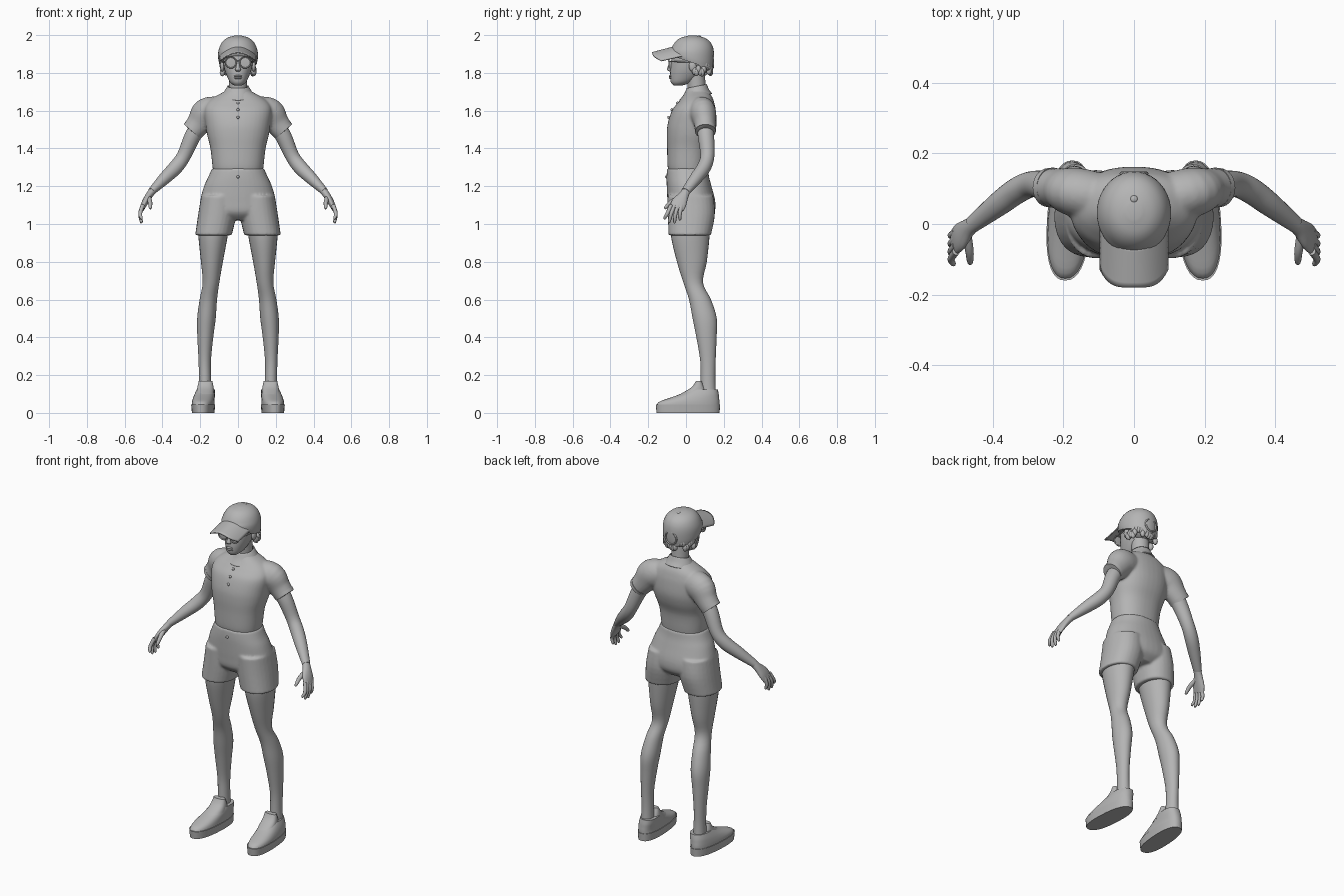
import bpy, bmesh, math, random
from mathutils import Vector, Matrix

random.seed(4)
cube = bpy.data.objects.get("Cube")
if cube:
    bpy.data.objects.remove(cube, do_unlink=True)

clay = bpy.data.materials.new("plain grey")
clay.use_nodes = True
GREY = (.46, .46, .46, 1)
clay.diffuse_color = GREY
clay.node_tree.nodes["Principled BSDF"].inputs["Base Color"].default_value = GREY


def ring(z, half_width, front, back, x=0):
    """Level cross-section given by its half width and front and back y."""
    return (x, (front + back) / 2, z, half_width, (back - front) / 2)


def smooth_path(rings, steps):
    """Catmull-Rom interpolation of ring values."""
    out = []
    for i in range(len(rings) - 1):
        quad = [rings[max(i - 1, 0)], rings[i], rings[i + 1], rings[min(i + 2, len(rings) - 1)]]
        for s in range(steps):
            t = s / steps
            out.append([(2*b + (c - a)*t + (2*a - 5*b + 4*c - d)*t*t + (3*b - a - 3*c + d)*t**3) / 2
                        for a, b, c, d in zip(*quad)])
    return out + [list(rings[-1])]


def tube(bm, rings, side=1, ref=None, steps=4, n=28, power=2):
    """Capped loft; rings are level unless a reference axis is given."""
    pts = smooth_path(rings, steps)
    centres = [Vector((p[0] * side, p[1], p[2])) for p in pts]
    loops = []
    for i, p in enumerate(pts):
        u, v = Vector((1, 0, 0)), Vector((0, 1, 0))
        if ref:
            t = (centres[min(i + 1, len(pts) - 1)] - centres[max(i - 1, 0)]).normalized()
            v = (Vector(ref) - t * t.dot(Vector(ref))).normalized()
            u = v.cross(t)
        loop = []
        for k in range(n):
            a = math.tau * k / n
            c, s = (math.copysign(abs(f) ** (2 / power), f) for f in (math.cos(a), math.sin(a)))
            loop.append(bm.verts.new(centres[i] + u * c * max(p[3], .001) + v * s * max(p[4], .001)))
        loops.append(loop)
    for a, b in zip(loops, loops[1:]):
        for k in range(n):
            bm.faces.new((a[k], a[k - 1], b[k - 1], b[k]))
    bm.faces.new(loops[0])
    bm.faces.new(loops[-1])


def ball(bm, centre, size):
    m = Matrix.Translation(centre) @ Matrix.Diagonal((*size, 1))
    bmesh.ops.create_uvsphere(bm, u_segments=20, v_segments=12, radius=1, matrix=m)


def hoop(bm, centre, radius, thick):
    """Thin ring standing upright and facing the front."""
    n, m = 28, 8
    grid = []
    for i in range(n):
        a = math.tau * i / n
        out = Vector((math.cos(a), 0, math.sin(a)))
        grid.append([bm.verts.new(Vector(centre) + out * (radius + thick * math.cos(math.tau * j / m))
                                  + Vector((0, thick * math.sin(math.tau * j / m), 0))) for j in range(m)])
    for i in range(n):
        for j in range(m):
            bm.faces.new((grid[i - 1][j - 1], grid[i][j - 1], grid[i][j], grid[i - 1][j]))


def finish(name, bm, voxel=0, thickness=0):
    bmesh.ops.recalc_face_normals(bm, faces=bm.faces)
    mesh = bpy.data.meshes.new(name)
    bm.to_mesh(mesh)
    bm.free()
    mesh.materials.append(clay)
    ob = bpy.data.objects.new(name, mesh)
    bpy.context.collection.objects.link(ob)
    bpy.ops.object.select_all(action="DESELECT")
    ob.select_set(True)
    bpy.context.view_layer.objects.active = ob
    bpy.ops.object.shade_smooth_by_angle(angle=math.radians(45))
    if thickness:
        ob.modifiers.new("Thickness", "SOLIDIFY").thickness = thickness
    if voxel:
        mod = ob.modifiers.new("Blend", "REMESH")
        mod.mode, mod.voxel_size, mod.use_smooth_shade = "VOXEL", voxel, True
        mod = ob.modifiers.new("Soften", "SMOOTH")
        mod.factor, mod.iterations = .5, 5
    return ob


ALONG_Y = (0, 1, 0)
SIDES = (("left", 1), ("right", -1))

# Shirt: torso blended with both sleeves
bm = bmesh.new()
tube(bm, [ring(1.27, .13, -.09, .11), ring(1.31, .136, -.098, .115), ring(1.4, .146, -.1, .125),
          ring(1.47, .163, -.102, .15), ring(1.53, .173, -.097, .162), ring(1.6, .18, -.075, .158),
          ring(1.64, .165, -.045, .15), ring(1.67, .13, -.02, .14), ring(1.7, .075, 0, .12),
          ring(1.72, .05, .01, .105)], n=40, power=2.3)
sleeve = [(.1, .075, 1.6, .075, .07), (.165, .09, 1.585, .083, .07),
          (.205, .1, 1.535, .067, .058), (.242, .103, 1.49, .057, .054)]
for _, s in SIDES:
    tube(bm, sleeve, s, ALONG_Y)
finish("shirt", bm, voxel=.007)

# Shorts: hips blended with both legs
bm = bmesh.new()
tube(bm, [ring(1.295, .138, -.1, .116), ring(1.25, .157, -.103, .122), ring(1.2, .18, -.102, .135),
          ring(1.12, .2, -.098, .155), ring(1.06, .19, -.09, .15), ring(1.02, .1, -.05, .11)],
     n=40, power=2.2)
for _, s in SIDES:
    tube(bm, [ring(1.15, .095, -.098, .145, .1), ring(1.05, .101, -.096, .153, .11),
              ring(.94, .097, -.093, .132, .13)], s, power=2.2)
finish("shorts", bm, voxel=.007)

# Collar, open at the top and sloping down to the front
bm = bmesh.new()
tube(bm, [ring(1.675, .088, -.035, .138), ring(1.7, .075, -.012, .122), ring(1.73, .056, .004, .11)])
for v in bm.verts:
    v.co.z -= (.06 - v.co.y) * .2
bmesh.ops.delete(bm, geom=[f for f in bm.faces if len(f.verts) > 4], context="FACES_ONLY")
finish("collar", bm, thickness=.006)

# Buttons on the shirt and shorts
bm = bmesh.new()
for y, z in ((-.045, 1.64), (-.075, 1.605), (-.092, 1.565), (-.104, 1.25)):
    ball(bm, (0, y, z), (.008, .007, .008))
finish("buttons", bm)

# Legs and shoes
for label, s in SIDES:
    bm = bmesh.new()
    tube(bm, [ring(1.05, .085, -.08, .13, .125), ring(.94, .078, -.08, .125, .132),
              ring(.8, .058, -.048, .11, .138), ring(.69, .044, -.014, .09, .143),
              ring(.6, .046, .016, .132, .157), ring(.5, .049, .035, .163, .167),
              ring(.4, .042, .055, .162, .173), ring(.28, .033, .075, .157, .176),
              ring(.18, .032, .078, .155, .175), ring(.08, .035, .075, .16, .175)], s)
    finish(label + "_leg", bm)
    shoe = {"sole": [ring(0, .058, -.156, .178, .185), ring(.045, .062, -.16, .18, .185)],
            "shoe": [ring(.04, .059, -.157, .177, .185), ring(.06, .058, -.14, .177, .185),
                     ring(.08, .056, -.085, .175, .183), ring(.1, .053, -.03, .173, .18),
                     ring(.125, .047, .018, .168, .176)],
            "shoe_tongue": [ring(.1, .048, -.03, .12, .176), ring(.135, .043, .028, .1, .176),
                            ring(.168, .036, .052, .085, .176)]}
    for part, rings in shoe.items():
        bm = bmesh.new()
        tube(bm, rings, s, steps=1 if part == "sole" else 3, n=36, power=2.4)
        for v in bm.verts:
            v.co.x -= s * .06 * v.co.y
        finish(label + "_" + part, bm)

# Arms, sleeve hems and hands
for label, s in SIDES:
    bm = bmesh.new()
    tube(bm, [(.19, .1, 1.54, .045, .045), (.24, .106, 1.465, .043, .043), (.287, .113, 1.36, .037, .037),
              (.33, .095, 1.3, .038, .037), (.385, .055, 1.245, .033, .034),
              (.458, -.002, 1.172, .02, .024)], s, ALONG_Y)
    finish(label + "_arm", bm)
    bm = bmesh.new()
    tube(bm, [(.23, .103, 1.505, .06, .057), (.243, .103, 1.49, .058, .055)], s, ALONG_Y, steps=1)
    finish(label + "_sleeve_hem", bm)
    bm = bmesh.new()
    tube(bm, [(.445, .006, 1.185, .02, .022), (.468, -.01, 1.155, .019, .026),
              (.492, -.035, 1.115, .017, .04), (.508, -.05, 1.08, .012, .038)], s, ALONG_Y)
    # Four fingers fanned along y, then the thumb
    for root, tip, low in ((-.078, -.112, 1.025), (-.06, -.088, 1.007), (-.042, -.06, 1.005), (-.024, -.032, 1.02)):
        tube(bm, [(.504, root, 1.1, .011, .011), (.518, (root + tip) / 2 - .004, 1.055, .01, .01),
                  (.512, tip, low + .008, .008, .008), (.51, tip, low, .004, .004)], s, ALONG_Y, n=12)
    tube(bm, [(.475, -.025, 1.145, .013, .014), (.466, -.075, 1.118, .012, .012),
              (.464, -.105, 1.09, .009, .009), (.464, -.113, 1.08, .004, .004)], s, (1, 0, 0), n=12)
    finish(label + "_hand", bm)

# Neck and head with nose, lips and ears
bm = bmesh.new()
tube(bm, [ring(1.65, .052, .01, .12), ring(1.71, .048, .01, .106), ring(1.8, .05, 0, .1)])
tube(bm, [ring(1.733, .02, -.065, -.02), ring(1.75, .042, -.08, .03), ring(1.785, .06, -.084, .08),
          ring(1.82, .072, -.082, .105), ring(1.86, .079, -.078, .12), ring(1.9, .08, -.074, .125),
          ring(1.94, .07, -.05, .1)], power=2.1)
tube(bm, [(0, -.073, 1.865, .008, .008), (0, -.086, 1.835, .01, .01), (0, -.09, 1.817, .015, .011),
          (0, -.082, 1.808, .01, .006)], n=14)
for z in (1.773, 1.783):
    ball(bm, (0, -.082, z), (.022, .009, .006))
for _, s in SIDES:
    ball(bm, (s * .083, .035, 1.835), (.011, .02, .028))
finish("head", bm)

# Short hair: a back mass with small tufts at the nape and temples
bm = bmesh.new()
ball(bm, (0, .075, 1.855), (.09, .064, .06))
for k in range(26):
    a = math.radians(-10 + 200 * k / 25)
    z = 1.83 + random.uniform(-.03, .015)
    ball(bm, (.084 * math.cos(a), .058 + .072 * math.sin(a), z), (.014, .014, .022))
finish("hair", bm)

# Glasses
bm = bmesh.new()
for _, s in SIDES:
    hoop(bm, (s * .038, -.09, 1.855), .029, .0035)
    ball(bm, (s * .038, -.089, 1.855), (.029, .002, .029))
    tube(bm, [(s * .067, -.088, 1.86, .003, .003), (s * .084, .03, 1.858, .003, .003)], ref=(0, 0, 1), n=8)
tube(bm, [(-.011, -.093, 1.862, .003, .003), (.011, -.093, 1.862, .003, .003)], ref=(0, 0, 1), n=8)
finish("glasses", bm)

# Cap crown, with its lower edge higher at the front
bm = bmesh.new()
tube(bm, [ring(1.855, .101, -.08, .142), ring(1.88, .105, -.086, .148), ring(1.92, .103, -.081, .147),
          ring(1.96, .086, -.06, .131), ring(1.985, .058, -.03, .1), ring(1.997, .02, .013, .058)], n=40)
for v in bm.verts:
    if v.co.z < 1.93:
        v.co.z -= (v.co.y - .03) * .33 * (1.93 - v.co.z) / .075
finish("cap_crown", bm)

# Cap brim: arched sheet reaching forward from the crown
bm = bmesh.new()
rows = []
for i in range(9):
    w, row = i / 8, []
    for j in range(25):
        u = j / 12 - 1
        inner = .05 - .115 * math.sqrt(1 - (.9 * u) ** 2)
        outer = -.18 + .05 * abs(u) ** 4
        row.append(bm.verts.new((.097 * u, inner + (outer - inner) * w, 1.94 - .03 * w - .045 * u * u)))
    rows.append(row)
for a, b in zip(rows, rows[1:]):
    for j in range(24):
        bm.faces.new((a[j], a[j + 1], b[j + 1], b[j]))
finish("cap_brim", bm, thickness=.006)

# Cap button and rear opening
bm = bmesh.new()
ball(bm, (0, .07, 1.991), (.011, .011, .007))
hoop(bm, (0, .143, 1.865), .036, .005)
finish("cap_trim", bm)
